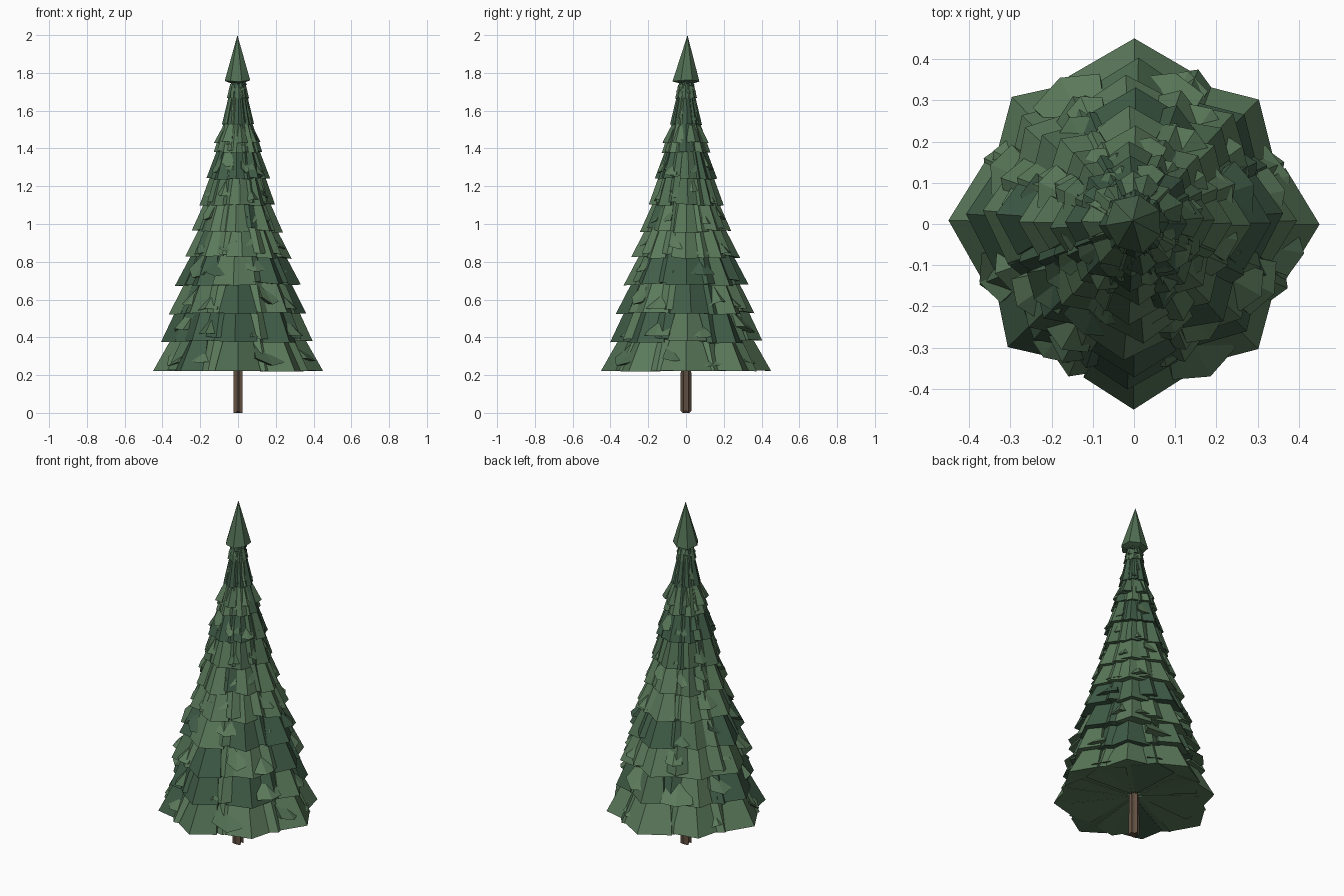
import bpy, bmesh, math, random
from mathutils import Vector

random.seed(11)
cube = bpy.data.objects.get("Cube")
if cube:
    bpy.data.objects.remove(cube)


def material(name, rgb):
    m = bpy.data.materials.new(name)
    m.use_nodes = True
    col = (*rgb, 1)
    m.diffuse_color = col
    m.node_tree.nodes["Principled BSDF"].inputs["Base Color"].default_value = col
    return m


LIGHT = material("light needle green", (0.105, 0.195, 0.105))
MID = material("mid needle green", (0.08, 0.155, 0.085))
DARK = material("dark needle green", (0.052, 0.11, 0.065))
BARK = material("bark brown", (0.125, 0.082, 0.055))
GREENS = [LIGHT, MID, DARK]


def finish(bm, name, mats):
    bmesh.ops.recalc_face_normals(bm, faces=bm.faces)
    mesh = bpy.data.meshes.new(name)
    bm.to_mesh(mesh)
    bm.free()
    for m in mats:
        mesh.materials.append(m)
    obj = bpy.data.objects.new(name, mesh)
    bpy.context.collection.objects.link(obj)
    return obj


def polar(a, r, z):
    return Vector((r * math.cos(a), r * math.sin(a), z))


def branch(bm, a, z, r, half, height, taper, shade, droop=0.0, narrow=0.8):
    """Folded bough: a ridged outer panel closed by an underside and a core edge."""
    fold = 0.87 if half > 0.25 else 0.94
    ring = []
    for rad, h, spread in ((r, z, half), (r * taper, z + height, half * narrow)):
        ring.append([bm.verts.new(p) for p in (
            polar(a - spread, rad * fold, h + droop),
            polar(a, rad, h),
            polar(a + spread, rad * fold, h + droop * 0.4))])
    low = bm.verts.new(polar(a, r * 0.06, z + 0.05 * r))
    high = bm.verts.new(polar(a, r * 0.06, z + height * 1.15))
    (b0, b1, b2), (t0, t1, t2) = ring
    for vs in ((b0, b1, t1, t0), (b1, b2, t2, t1), (low, b1, b0), (low, b2, b1),
               (high, t0, t1), (high, t1, t2), (low, b0, t0, high), (low, high, t2, b2)):
        bm.faces.new(vs).material_index = shade


# Tiers of boughs: hem height, tip radius, main shade
tiers = [(0.22, 0.45, 0), (0.37, 0.41, 2), (0.52, 0.38, 0), (0.67, 0.338, 2),
         (0.815, 0.292, 0), (0.955, 0.246, 0), (1.095, 0.205, 1), (1.235, 0.172, 2),
         (1.375, 0.132, 0), (1.525, 0.088, 2), (1.665, 0.06, 1)]
ends = tiers[1:] + [(1.73, 0.05, 1)]
for i, ((z, r, shade), (next_z, next_r, _)) in enumerate(zip(tiers, ends)):
    bm = bmesh.new()
    height = (next_z - z) * 1.12
    taper = 1 - (1 - next_r * 0.89 / r) * 1.12
    wild = min(1, r * 3.5) if i else 0.2
    for k in range(8):
        a = k * math.pi / 4
        jit = random.uniform(-0.09, 0.09) if i else random.uniform(-0.02, 0.02)
        size = (1 if k % 2 == 0 else 0.95) * (random.uniform(0.95, 1.0) if i else 1)
        tone = shade if random.random() < 0.75 else random.randrange(3)
        branch(bm, a + jit, z + random.uniform(0, 0.014) * wild, r * size,
               random.uniform(0.3, 0.42), height, taper, tone,
               random.uniform(-0.004, 0.014) * wild, random.uniform(0.6, 0.9))
        # Infill boughs behind the gaps
        branch(bm, a + math.pi / 8 + jit, z + random.uniform(0.0, 0.03) * wild,
               r * random.uniform(0.84, 0.91), random.uniform(0.28, 0.4), height, taper,
               random.choice((shade, shade, 0, 1, 2)), 0.01 * wild, 0.75)
        # Broad shards overlapping the boughs higher up the tier
        if k % 2 == i % 2 or i < 9:
            lift = random.uniform(0.12, 0.5)
            reach = r * (1 - lift * (1 - taper))
            branch(bm, a + random.uniform(0.15, 0.65), z + lift * height,
                   reach * random.uniform(0.9, 1.0), random.uniform(0.14, 0.26),
                   height * 0.6, (r * taper * 0.84) / reach,
                   random.choice((shade, 0, 0, 1)),
                   random.uniform(-0.03, 0.05) * min(1, r * 3), random.uniform(0.4, 1.0))
    finish(bm, f"bough_tier_{i + 1}", GREENS)

# Half-tier collars that break up the slim upper part
for i, (z, r, tone) in enumerate(((1.28, 0.148, 0), (1.425, 0.13, 0), (1.545, 0.08, 2),
                                  (1.695, 0.058, 1), (1.725, 0.05, 2))):
    bm = bmesh.new()
    for k in range(7):
        branch(bm, k * math.tau / 7 + i * 0.4, z + random.uniform(0, 0.012),
               r * random.uniform(0.85, 1.0), random.uniform(0.28, 0.42), min(0.09, r * 0.7),
               0.62, random.choice((tone, tone, 1)), random.uniform(-0.005, 0.008))
    finish(bm, f"collar_{i + 1}", GREENS)

# Pointed crown
bm = bmesh.new()
apex = bm.verts.new((-0.003, 0.008, 2.0))
base = bm.verts.new((0, 0, 1.735))
rim = [bm.verts.new(polar(k * math.tau / 7 + 0.5, 0.072 + random.uniform(-0.004, 0.004),
                          1.755 + random.uniform(-0.01, 0.01))) for k in range(7)]
for k in range(7):
    bm.faces.new((rim[k], rim[(k + 1) % 7], apex))
    bm.faces.new((rim[(k + 1) % 7], rim[k], base))
finish(bm, "crown", [MID])

# Fluted trunk running up inside the boughs
bm = bmesh.new()
sides = 12
loops = []
for z, scale in ((0.0, 1), (0.5, 0.9), (1.74, 0.5)):
    loops.append([bm.verts.new(polar(k * math.tau / sides, (0.029 if k % 2 else 0.021) * scale,
                                     z + (0.012 if k % 3 == 0 and z == 0 else 0)))
                  for k in range(sides)])
for lower, upper in zip(loops, loops[1:]):
    for k in range(sides):
        n = (k + 1) % sides
        bm.faces.new((lower[k], lower[n], upper[n], upper[k]))
bm.faces.new(loops[0][::-1])
bm.faces.new(loops[-1])
finish(bm, "trunk", [BARK])
